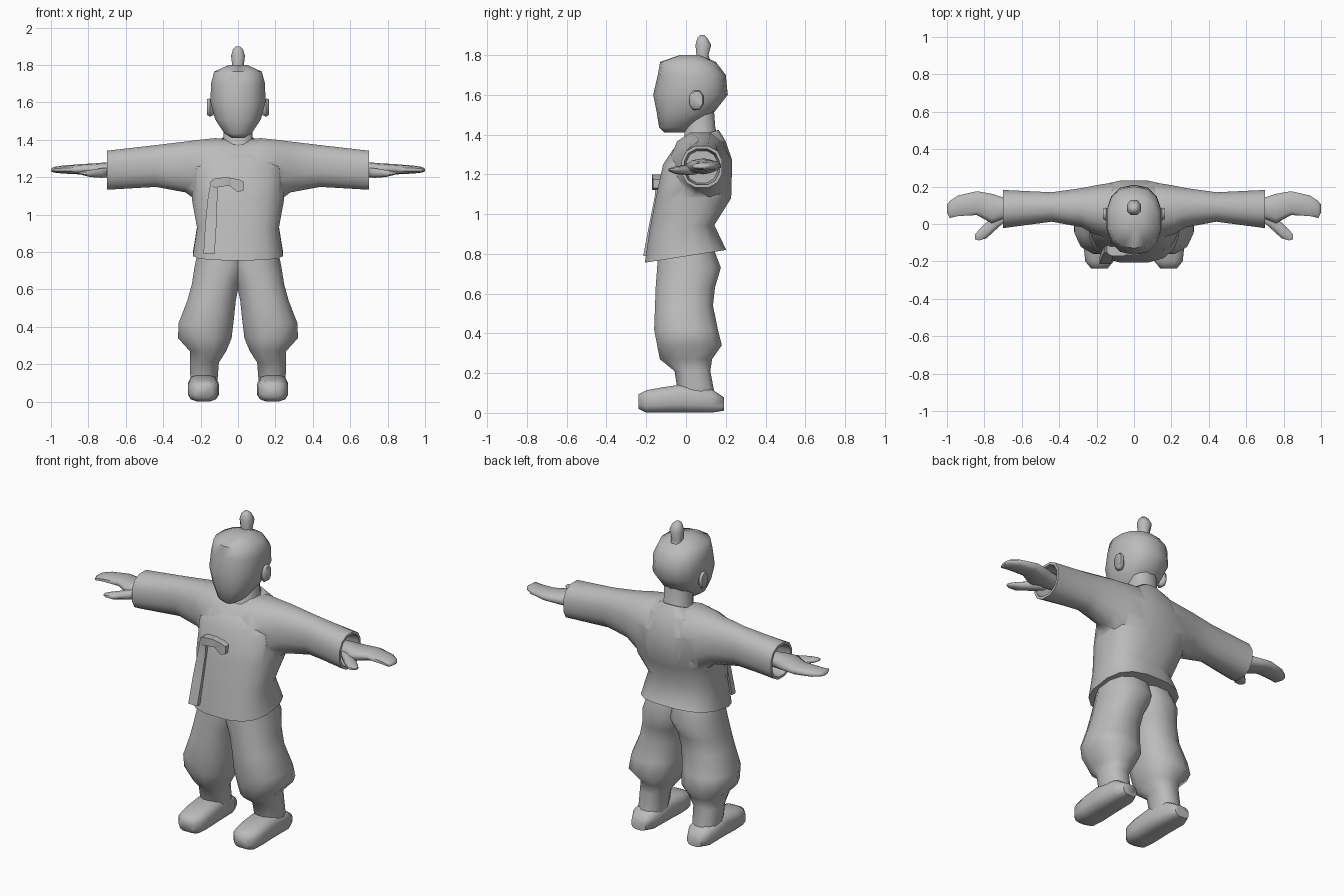
import bpy, bmesh, math

clay = bpy.data.materials.new("clay_grey")
clay.diffuse_color = (0.5, 0.5, 0.5, 1)


def ring(axis, sec, n, e):
    """Rounded section: t along the axis, a0..a1 and b0..b1 across it."""
    t, a0, a1, b0, b1 = sec
    t0, t1 = t if isinstance(t, tuple) else (t, t)
    pts = []
    for i in range(n):
        w = 2 * math.pi * (i + 0.5) / n
        c, s = math.cos(w), math.sin(w)
        c, s = (math.copysign(abs(v) ** e, v) for v in (c, s))
        a = (a0 + a1) / 2 + c * (a1 - a0) / 2
        b = (b0 + b1) / 2 + s * (b1 - b0) / 2
        k = t0 + (t1 - t0) * (s + 1) / 2
        pts.append({'x': (k, a, b), 'y': (a, k, b), 'z': (a, b, k)}[axis])
    return pts


def loft(name, axis, secs, n=12, e=0.85, angle=60, mirror=False):
    bm = bmesh.new()
    rings = [[bm.verts.new(p) for p in ring(axis, s, n, e)] for s in secs]
    for r, q in zip(rings, rings[1:]):
        for i in range(n):
            j = (i + 1) % n
            bm.faces.new((r[i], r[j], q[j], q[i]))
    bm.faces.new(rings[0])
    bm.faces.new(rings[-1])
    bmesh.ops.recalc_face_normals(bm, faces=bm.faces)
    me = bpy.data.meshes.new(name)
    bm.to_mesh(me)
    bm.free()
    me.materials.append(clay)
    ob = bpy.data.objects.new(name, me)
    bpy.context.collection.objects.link(ob)
    if mirror:
        ob.modifiers.new("mirror", 'MIRROR')
    smooth(ob, angle)
    return ob


def smooth(ob, angle):
    bpy.ops.object.select_all(action='DESELECT')
    ob.select_set(True)
    bpy.context.view_layer.objects.active = ob
    bpy.ops.object.shade_smooth_by_angle(angle=math.radians(angle))


# Head, neck, topknot and ears
loft("head", 'z', [
    (1.41, -.035, .035, -.11, .0), (1.435, -.075, .075, -.135, .03),
    (1.51, -.125, .125, -.147, .14), (1.60, -.15, .15, -.165, .21),
    (1.70, -.148, .148, -.142, .20), (1.765, -.13, .13, -.13, .15),
    (1.80, -.05, .05, -.03, .07)], n=14)
loft("neck", 'z', [
    ((1.33, 1.38), -.10, .10, -.04, .17), ((1.39, 1.43), -.08, .08, -.01, .15),
    (1.56, -.08, .08, .0, .14)])
loft("topknot", 'z', [
    (1.77, -.035, .035, .045, .125), (1.80, -.033, .033, .05, .115),
    (1.85, -.04, .04, .045, .13), (1.885, -.028, .028, .055, .11),
    (1.90, -.012, .012, .07, .092)], n=8)
loft("ear", 'x', [
    (.13, .03, .07, 1.53, 1.60), (.15, .015, .09, 1.52, 1.625),
    (.165, .025, .085, 1.53, 1.62)], n=8, mirror=True)

# Jacket body with a hem that rises toward the back
body = loft("jacket", 'z', [
    ((.755, .82), -.245, .245, -.21, .205), ((.92, .945), -.222, .222, -.185, .145),
    ((1.08, 1.08), -.25, .25, -.155, .23), ((1.25, 1.27), -.25, .25, -.118, .235),
    ((1.32, 1.37), -.18, .18, -.07, .20), ((1.36, 1.425), -.09, .09, -.02, .165)],
    n=16, e=0.75)

# Sleeves as one span across the shoulders, hollow at the cuffs
half = [(0, -.09, .23, 1.02, 1.40), (.12, -.085, .225, 1.02, 1.415),
        (.21, -.06, .21, 1.06, 1.405), (.28, -.02, .195, 1.115, 1.395),
        (.44, .01, .172, 1.145, 1.375), (.70, -.025, .185, 1.13, 1.345),
        (.70, -.01, .17, 1.145, 1.33), (.60, .0, .16, 1.155, 1.32)]
sleeves = loft("sleeves", 'x',
               [(-s[0], *s[1:]) for s in half[:0:-1]] + half, n=12, e=0.85)
join = body.modifiers.new("join_sleeves", 'BOOLEAN')
join.operation, join.object, join.solver = 'UNION', sleeves, 'EXACT'
bpy.context.view_layer.objects.active = body
bpy.ops.object.modifier_apply(modifier=join.name)
bpy.data.objects.remove(sleeves)
smooth(body, 70)

# Tie ribbon and bow on the chest
loft("ribbon", 'z', [
    (.79, -.185, -.125, -.215, -.18), (.95, -.175, -.115, -.185, -.15),
    (1.10, -.16, -.11, -.155, -.12), (1.18, -.145, -.11, -.155, -.11)],
    n=4, e=0, angle=30)
loft("bow", 'x', [
    (-.14, -.16, -.12, 1.15, 1.185), (-.12, -.17, -.12, 1.145, 1.195),
    (-.05, -.17, -.12, 1.155, 1.20), (-.04, -.165, -.12, 1.15, 1.195),
    (.0, -.17, -.12, 1.12, 1.19), (.03, -.165, -.12, 1.13, 1.175)],
    n=4, e=0, angle=30)

# Baggy trouser legs gathered at the shin
loft("trouser_leg", 'z', [
    (.08, .11, .255, -.04, .15), (.21, .10, .26, -.06, .125),
    (.27, .06, .26, -.135, .135), (.34, .03, .325, -.15, .185),
    (.42, .02, .322, -.165, .165), (.54, .008, .275, -.16, .14),
    (.63, -.01, .25, -.157, .15), (.73, -.06, .235, -.15, .18),
    (.86, -.06, .205, -.14, .13)], n=12, mirror=True)

# Shoes
loft("shoe", 'y', [
    (-.238, .14, .23, .02, .095), (-.20, .108, .262, .0, .115),
    (-.13, .10, .27, .0, .128), (-.02, .103, .268, .0, .145),
    (.13, .11, .265, .0, .12), (.19, .14, .235, .01, .08)],
    n=12, e=0.65, mirror=True)

# Hands and thumbs
loft("hand", 'x', [
    (.60, .05, .13, 1.20, 1.28), (.70, .025, .145, 1.20, 1.28),
    (.76, .0, .165, 1.205, 1.275), (.84, .045, .178, 1.215, 1.27),
    (.94, .04, .155, 1.22, 1.262), (.985, .03, .125, 1.225, 1.255),
    (1.0, .06, .105, 1.232, 1.245)], n=10, mirror=True)
loft("thumb", 'x', [
    (.68, .02, .07, 1.20, 1.25), (.73, -.025, .06, 1.195, 1.25),
    (.79, -.08, .01, 1.20, 1.24), (.83, -.09, -.03, 1.21, 1.235),
    (.85, -.082, -.055, 1.218, 1.23)], n=8, mirror=True)
